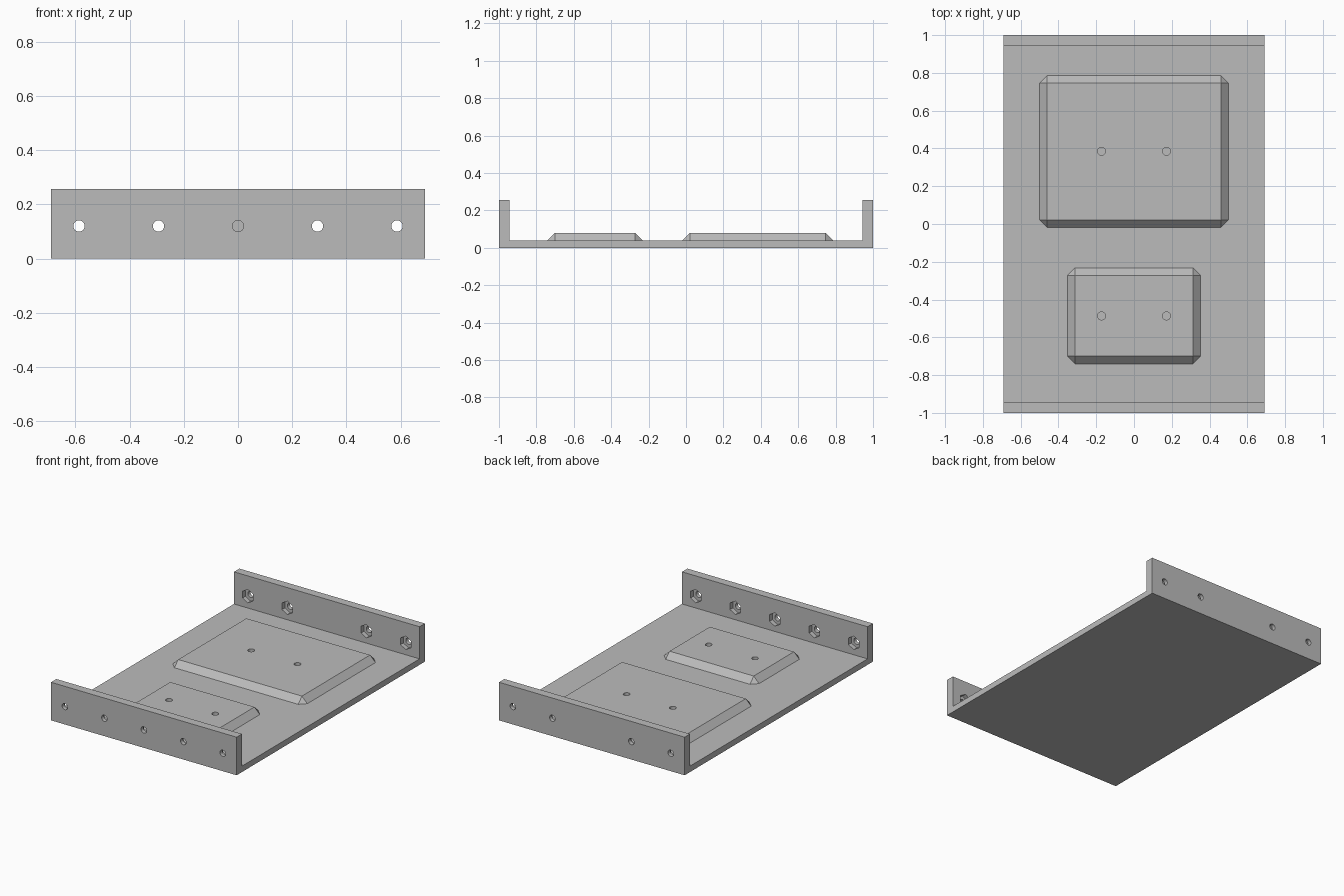
import bpy, bmesh, math
from mathutils import Matrix

if "Cube" in bpy.data.objects:
    bpy.data.objects.remove(bpy.data.objects["Cube"])

HALF_X, FLOOR, WALL_TOP, WALL_T = 0.69, 0.04, 0.256, 0.057
HOLE_Z, HOLE_R, NUT_R, NUT_DEPTH = 0.12, 0.021, 0.045, 0.03

grey = bpy.data.materials.new("plain grey")
grey.diffuse_color = (0.5, 0.5, 0.5, 1)
grey.use_nodes = True
grey.node_tree.nodes["Principled BSDF"].inputs["Base Color"].default_value = grey.diffuse_color


def make(name, bm):
    bmesh.ops.recalc_face_normals(bm, faces=bm.faces)
    mesh = bpy.data.meshes.new(name)
    bm.to_mesh(mesh)
    bm.free()
    mesh.materials.append(grey)
    obj = bpy.data.objects.new(name, mesh)
    bpy.context.collection.objects.link(obj)
    return obj


def prism(bm, sides, r, depth, matrix):
    bmesh.ops.create_cone(bm, cap_ends=True, segments=sides, radius1=r,
                          radius2=r, depth=depth, matrix=matrix)


def boolean(target, tool, operation):
    mod = target.modifiers.new(tool.name, 'BOOLEAN')
    mod.operation, mod.solver, mod.object = operation, 'EXACT', tool
    bpy.context.view_layer.objects.active = target
    bpy.ops.object.modifier_apply(modifier=mod.name)
    bpy.data.objects.remove(tool)


# Tray: U-shaped profile extruded across the width
profile = [(-1, 0), (1, 0), (1, WALL_TOP), (1 - WALL_T, WALL_TOP),
           (1 - WALL_T, FLOOR), (WALL_T - 1, FLOOR),
           (WALL_T - 1, WALL_TOP), (-1, WALL_TOP)]
bm = bmesh.new()
side = bm.faces.new([bm.verts.new((-HALF_X, y, z)) for y, z in profile])
ext = bmesh.ops.extrude_face_region(bm, geom=[side])
bmesh.ops.translate(bm, vec=(2 * HALF_X, 0, 0),
                    verts=[v for v in ext["geom"] if isinstance(v, bmesh.types.BMVert)])
tray = make("mounting_tray", bm)


# Raised pads: octagonal foot sloping up to a sharp rectangular top
def pad(name, hx, y0, y1, slope=0.04, top=0.08):
    cy, hy = (y0 + y1) / 2, (y1 - y0) / 2
    bm = bmesh.new()
    for sx in (-1, 1):
        for sy in (-1, 1):
            bm.verts.new((sx * (hx - slope), cy + sy * (hy - slope), top))
            for z in (FLOOR, FLOOR / 2):
                bm.verts.new((sx * hx, cy + sy * (hy - slope), z))
                bm.verts.new((sx * (hx - slope), cy + sy * hy, z))
    bmesh.ops.convex_hull(bm, input=bm.verts)
    bmesh.ops.dissolve_limit(bm, angle_limit=0.01, verts=bm.verts, edges=bm.edges)
    return make(name, bm)


boolean(tray, pad("large_pad", 0.5, -0.018, 0.786), 'UNION')
boolean(tray, pad("small_pad", 0.353, -0.74, -0.232), 'UNION')

# Blind screw holes in the pads
bm = bmesh.new()
for x in (-0.172, 0.172):
    for y in (0.385, -0.487):
        prism(bm, 32, HOLE_R, 0.1, Matrix.Translation((x, y, 0.07)))
boolean(tray, make("pad_holes", bm), 'DIFFERENCE')

# Bolt holes through both walls, with hexagonal nut pockets on the inside
bolts, nuts = bmesh.new(), bmesh.new()
turn = Matrix.Rotation(math.pi / 2, 4, 'X')
for sy in (-1, 1):
    for i in range(-2, 3):
        if sy == 1 and i == 0:
            continue  # the back wall has no middle hole
        x = i * 0.2935
        prism(bolts, 32, HOLE_R, 0.2, Matrix.Translation((x, sy, HOLE_Z)) @ turn)
        y = sy * (1 - WALL_T + NUT_DEPTH - 0.05)
        prism(nuts, 6, NUT_R, 0.1, Matrix.Translation((x, y, HOLE_Z)) @ turn)
boolean(tray, make("nut_pockets", nuts), 'DIFFERENCE')
boolean(tray, make("bolt_holes", bolts), 'DIFFERENCE')

# Round hole walls smooth, everything else crisp
tray.select_set(True)
bpy.context.view_layer.objects.active = tray
bpy.ops.object.shade_smooth_by_angle(angle=math.radians(25))
